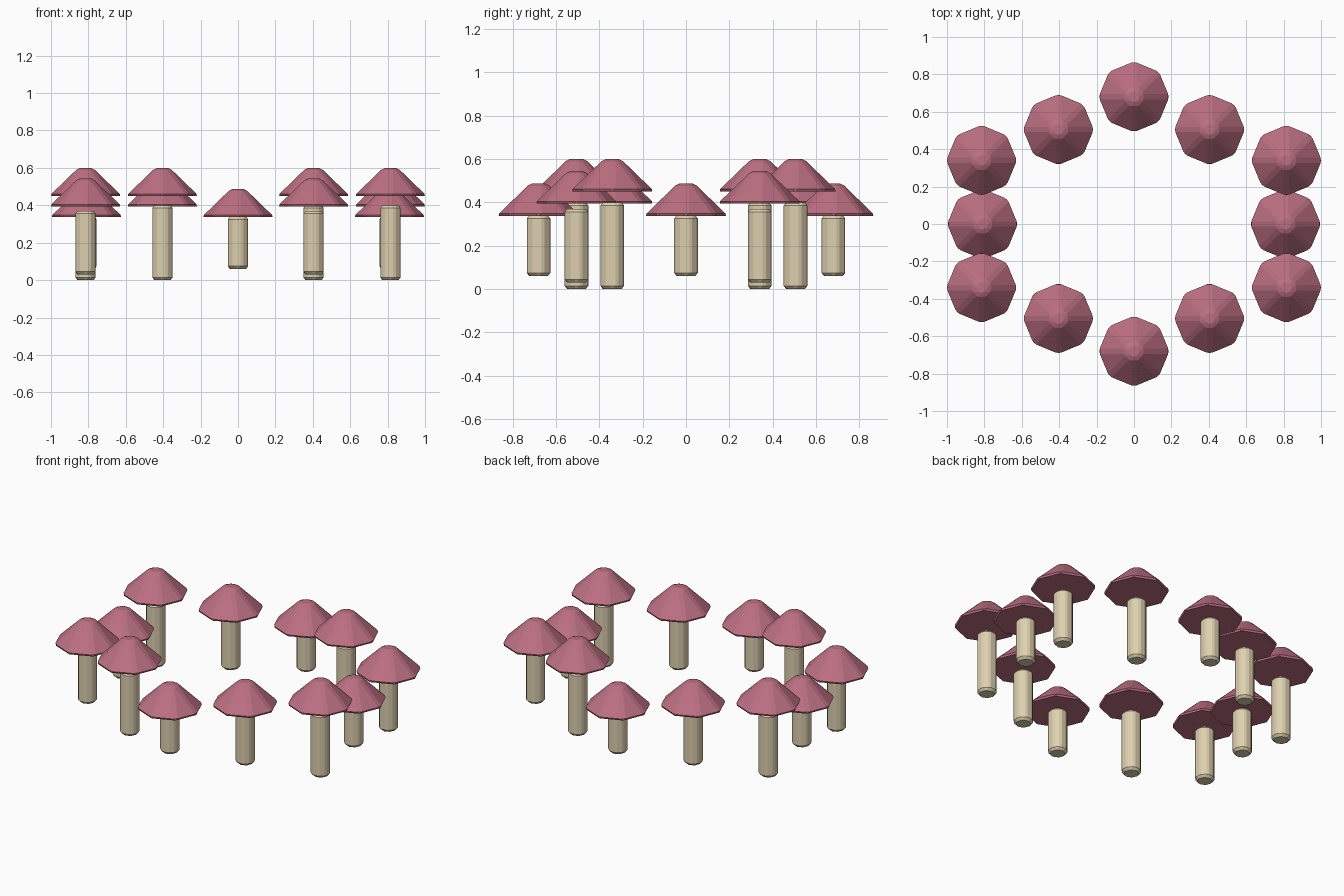
import bpy, bmesh
from mathutils import Matrix

if "Cube" in bpy.data.objects:
    bpy.data.objects.remove(bpy.data.objects["Cube"])


def material(name, color):
    m = bpy.data.materials.new(name)
    m.diffuse_color = (*color, 1)
    m.use_nodes = True
    m.node_tree.nodes["Principled BSDF"].inputs["Base Color"].default_value = m.diffuse_color
    return m


def beveled_cone(name, r1, r2, depth, bevel, mat):
    """Low-poly eight-sided cone or cylinder standing on z = 0, all edges chamfered."""
    bm = bmesh.new()
    bmesh.ops.create_cone(bm, cap_ends=True, segments=8, radius1=r1, radius2=r2,
                          depth=depth, matrix=Matrix.Translation((0, 0, depth / 2)))
    bmesh.ops.bevel(bm, geom=bm.edges[:], offset=bevel, offset_type='OFFSET',
                    segments=1, profile=0.5, affect='EDGES', clamp_overlap=True)
    bmesh.ops.recalc_face_normals(bm, faces=bm.faces[:])
    mesh = bpy.data.meshes.new(name)
    bm.to_mesh(mesh)
    bm.free()
    mesh.materials.append(mat)
    return mesh


def place(name, mesh, x, y, z):
    ob = bpy.data.objects.new(name, mesh)
    ob.location = (x, y, z)
    bpy.context.collection.objects.link(ob)


cap_mat = material("cap_pink", (0.50, 0.16, 0.22))
stem_mat = material("stem_cream", (0.73, 0.63, 0.43))

# Shared cap, and one stem per height: tall stems also reach lower
cap = beveled_cone("cap", 0.20, 0.045, 0.15, 0.015, cap_mat)
sizes = [(0.28, 0.337), (0.34, 0.394), (0.40, 0.45)]  # stem length, cap height
stems = [beveled_cone("stem", 0.06, 0.06, length, 0.015, stem_mat)
         for length, _ in sizes]

# Ring of twelve mushrooms, counter-clockwise from +x
quarter = [(0.81, 0), (0.815, 0.34), (0.404, 0.505), (0, 0.68)]
half = quarter + [(-x, y) for x, y in quarter[2:0:-1]]
ring = half + [(-x, -y) for x, y in half]

for i, (x, y) in enumerate(ring):
    length, cap_z = sizes[i % 3]
    place(f"mushroom_stem_{i + 1}", stems[i % 3], x, y, 0.2 - length / 2)
    place(f"mushroom_cap_{i + 1}", cap, x, y, cap_z)
